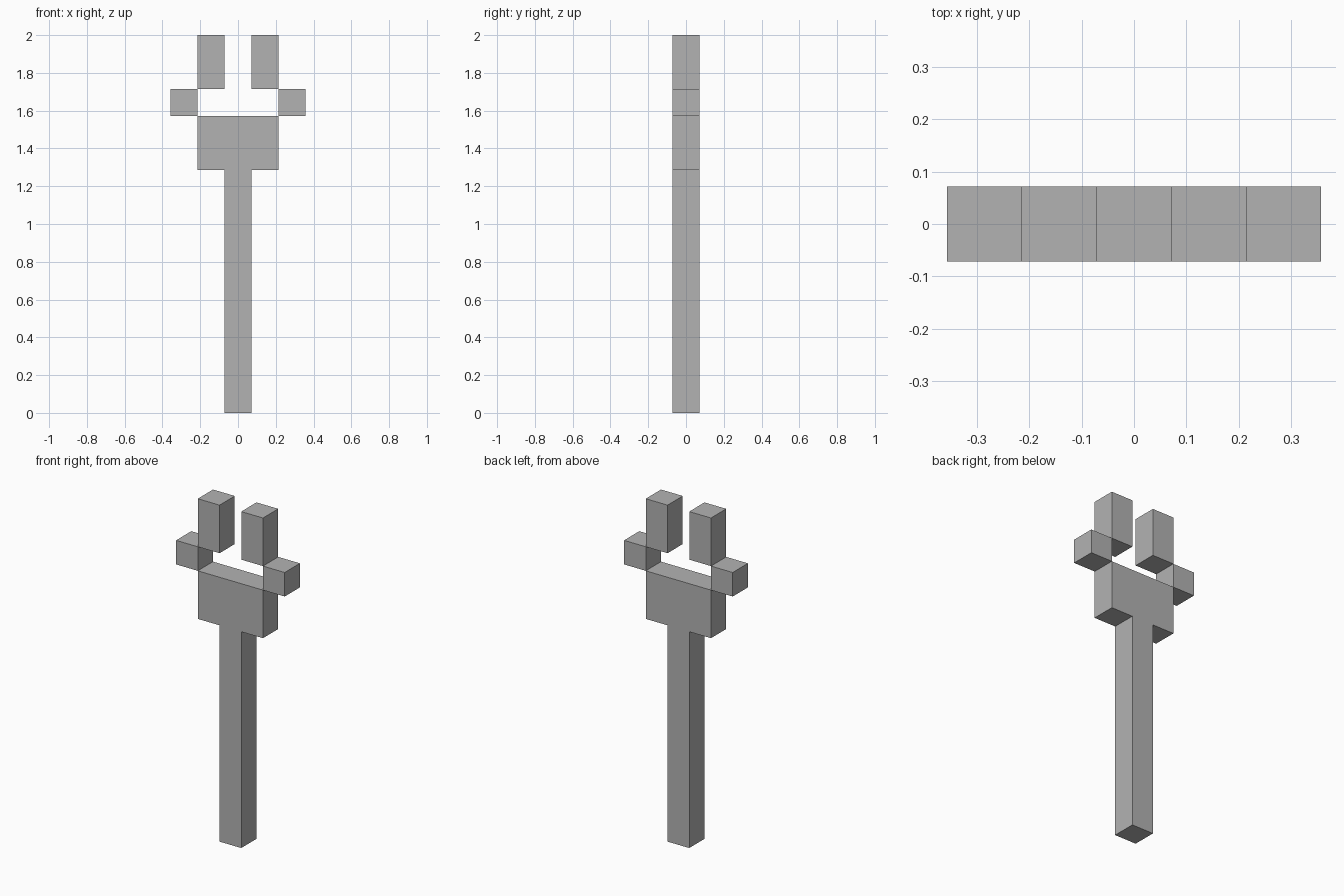
import bpy
import bmesh

cube = bpy.data.objects.get("Cube")
if cube:
    bpy.data.objects.remove(cube, do_unlink=True)

U = 1 / 7  # one block of the model's grid

grey = bpy.data.materials.new("plain grey")
grey.use_nodes = True
colour = (0.45, 0.45, 0.45, 1)
grey.diffuse_color = colour
grey.node_tree.nodes["Principled BSDF"].inputs["Base Color"].default_value = colour


def extrude_outline(name, outline):
    """Extrude an x-z outline, given in blocks, to one block of depth."""
    bm = bmesh.new()
    face = bm.faces.new([bm.verts.new((x * U, -U / 2, z * U)) for x, z in outline])
    result = bmesh.ops.extrude_face_region(bm, geom=[face], use_keep_orig=True)
    moved = [v for v in result["geom"] if isinstance(v, bmesh.types.BMVert)]
    bmesh.ops.translate(bm, verts=moved, vec=(0, U, 0))
    bmesh.ops.recalc_face_normals(bm, faces=bm.faces)
    mesh = bpy.data.meshes.new(name)
    bm.to_mesh(mesh)
    bm.free()
    mesh.materials.append(grey)
    obj = bpy.data.objects.new(name, mesh)
    bpy.context.collection.objects.link(obj)


def block(name, x0, x1, z0, z1):
    extrude_outline(name, [(x0, z0), (x1, z0), (x1, z1), (x0, z1)])


# Shaft and wide head as one T-shaped piece
half = [(0.5, 0), (0.5, 9), (1.5, 9), (1.5, 11)]
extrude_outline("shaft_and_head", half + [(-x, z) for x, z in reversed(half)])

# Side blocks and upper prongs, mirrored left and right
for side, s in (("left", 1), ("right", -1)):
    block(side + "_side_block", s * 1.5, s * 2.5, 11, 12)
    block(side + "_prong", s * 0.5, s * 1.5, 12, 14)
